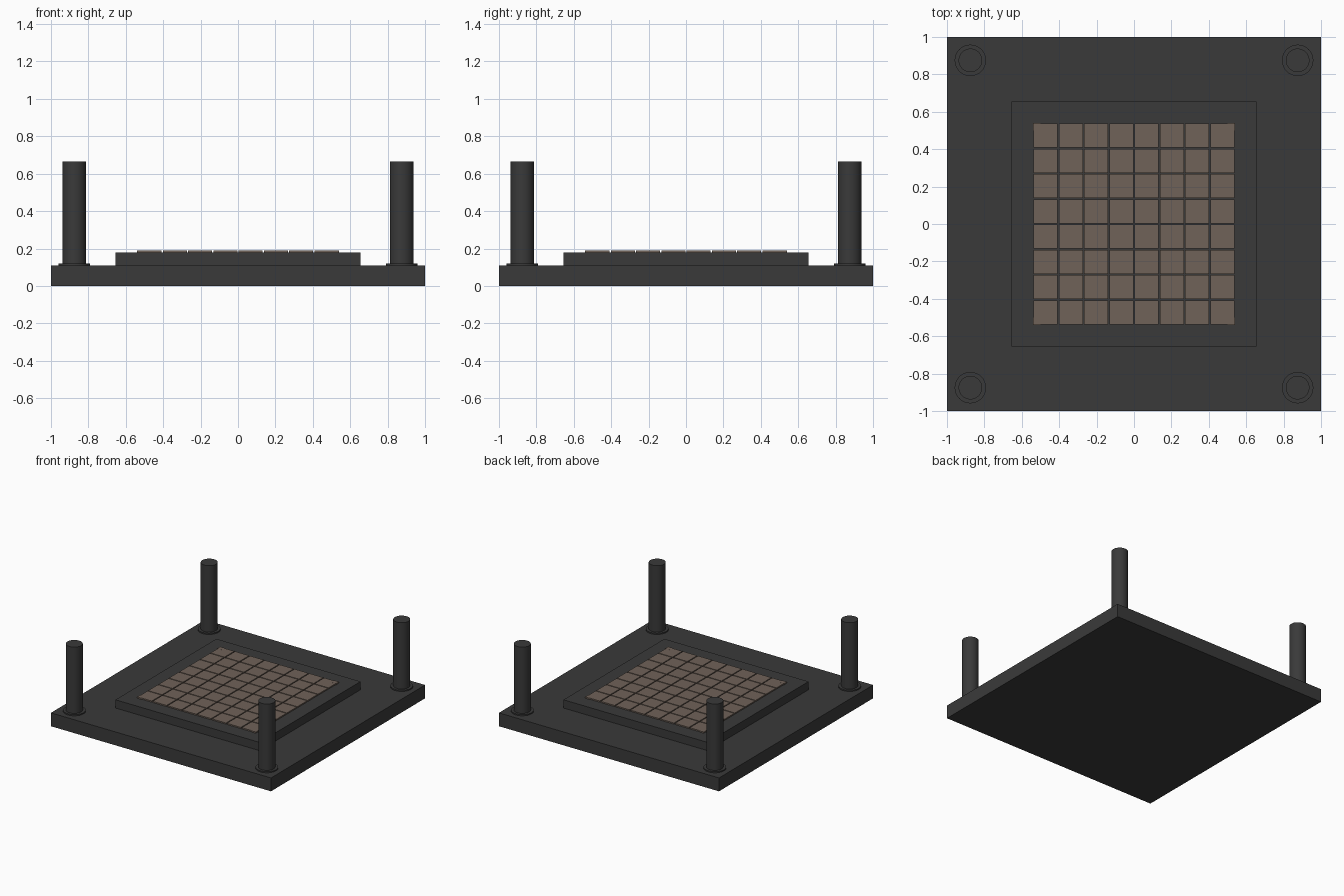
import bpy, bmesh
from mathutils import Matrix

if "Cube" in bpy.data.objects:
    bpy.data.objects.remove(bpy.data.objects["Cube"])

def material(name, rgb):
    m = bpy.data.materials.new(name)
    m.diffuse_color = (*rgb, 1)
    m.use_nodes = True
    m.node_tree.nodes["Principled BSDF"].inputs["Base Color"].default_value = m.diffuse_color
    return m

charcoal = material("charcoal", (0.042, 0.042, 0.042))
brown = material("warm brown", (0.16, 0.122, 0.098))

def finish(name, bm, mat, smooth=False):
    me = bpy.data.meshes.new(name)
    bm.to_mesh(me)
    bm.free()
    me.materials.append(mat)
    ob = bpy.data.objects.new(name, me)
    bpy.context.collection.objects.link(ob)
    if smooth:
        bpy.ops.object.select_all(action='DESELECT')
        ob.select_set(True)
        bpy.context.view_layer.objects.active = ob
        bpy.ops.object.shade_smooth_by_angle(angle=0.6)
    return ob

def add_box(bm, x, y, sx, sy, z0, z1):
    mat = Matrix.Translation((x, y, (z0 + z1) / 2)) @ Matrix.Diagonal((sx, sy, z1 - z0, 1))
    bmesh.ops.create_cube(bm, size=1, matrix=mat)

def box(name, size, z0, z1, mat):
    bm = bmesh.new()
    add_box(bm, 0, 0, size, size, z0, z1)
    finish(name, bm, mat)

def cylinder(name, x, y, r, z0, z1):
    bm = bmesh.new()
    bmesh.ops.create_cone(bm, cap_ends=True, segments=32, radius1=r, radius2=r, depth=z1 - z0,
                          matrix=Matrix.Translation((x, y, (z0 + z1) / 2)))
    finish(name, bm, charcoal, True)

# Base slab and raised platform
box("base_slab", 2.0, 0, 0.11, charcoal)
box("raised_platform", 1.31, 0.11, 0.178, charcoal)

# Grid of floor tiles separated by narrow gaps
N, PITCH = 8, 0.135
bm = bmesh.new()
for i in range(N):
    for j in range(N):
        add_box(bm, (i - 3.5) * PITCH, (j - 3.5) * PITCH, 0.127, 0.127, 0.176, 0.188)
finish("floor_tiles", bm, brown)

# Small corner plates of the tiled floor
bm = bmesh.new()
for sx in (-1, 1):
    for sy in (-1, 1):
        add_box(bm, sx * 0.52, sy * 0.52, 0.04, 0.04, 0.176, 0.1885)
finish("corner_plates", bm, brown)

# Corner posts with round foot flanges
for sx, side in ((-1, "left"), (1, "right")):
    for sy, end in ((-1, "front"), (1, "back")):
        x, y = sx * 0.875, sy * 0.875
        cylinder(f"{end}_{side}_flange", x, y, 0.084, 0.105, 0.12)
        cylinder(f"{end}_{side}_post", x, y, 0.063, 0.105, 0.665)
